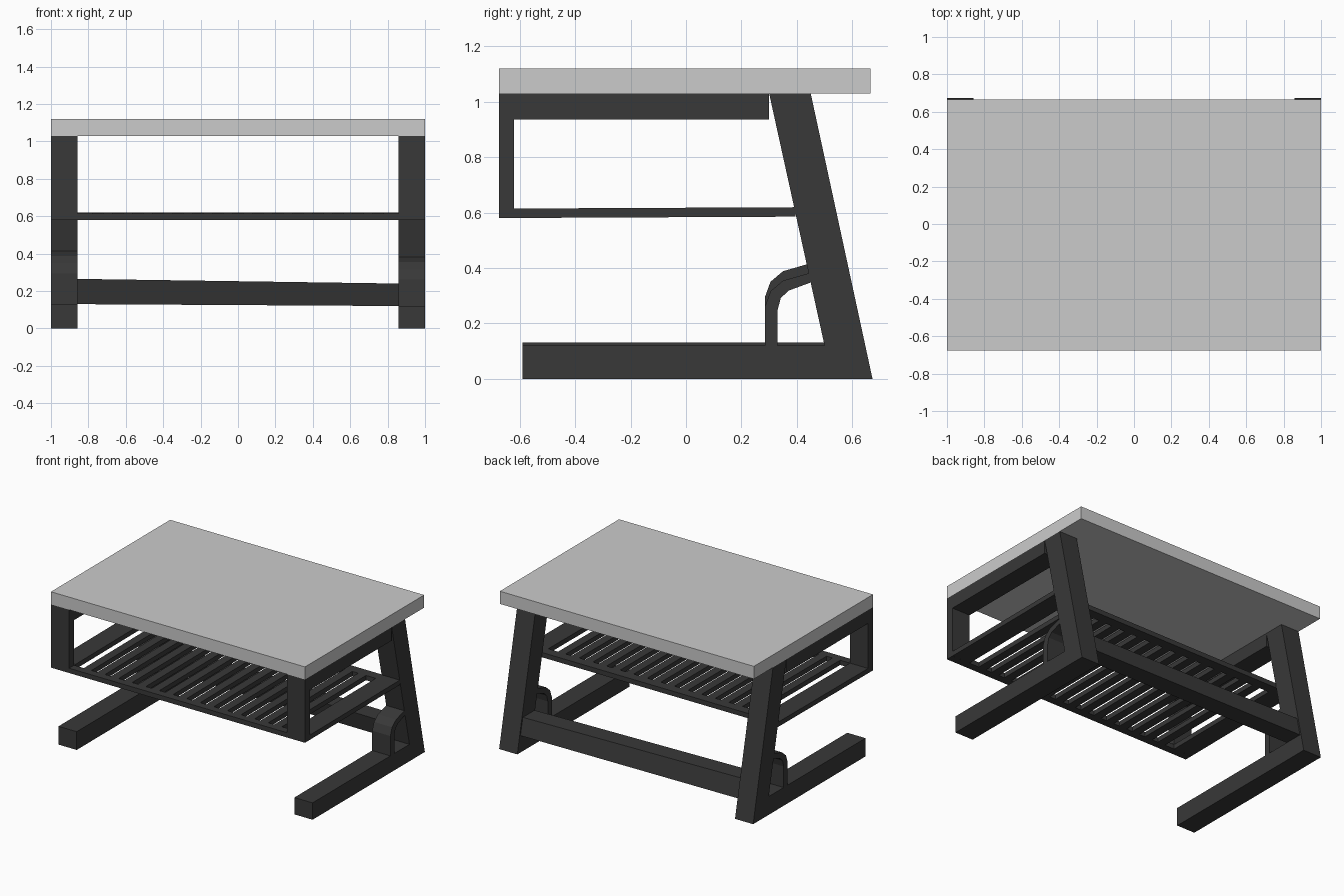
import bpy, bmesh

if "Cube" in bpy.data.objects:
    bpy.data.objects.remove(bpy.data.objects["Cube"])

dark = bpy.data.materials.new("dark_metal")
dark.diffuse_color = (0.04, 0.04, 0.04, 1)
dark.use_nodes = True
dark.node_tree.nodes["Principled BSDF"].inputs["Base Color"].default_value = dark.diffuse_color


def prism(name, profile, x0, x1, dz=0.0, mat=dark, profile2=None):
    """Extrude a (y, z) profile from x0 to x1; profile2 optionally replaces the far end."""
    bm = bmesh.new()
    a = [bm.verts.new((x0, y, z)) for y, z in profile]
    b = [bm.verts.new((x1, y, z + dz)) for y, z in (profile2 or profile)]
    bm.faces.new(a)
    bm.faces.new(b[::-1])
    n = len(a)
    for i in range(n):
        bm.faces.new((a[i], b[i], b[(i + 1) % n], a[(i + 1) % n]))
    bmesh.ops.recalc_face_normals(bm, faces=bm.faces)
    me = bpy.data.meshes.new(name)
    bm.to_mesh(me)
    bm.free()
    ob = bpy.data.objects.new(name, me)
    bpy.context.collection.objects.link(ob)
    if mat:
        me.materials.append(mat)
    return ob


def rect(y0, y1, z0, z1):
    return [(y0, z0), (y1, z0), (y1, z1), (y0, z1)]


def shelf_rect(y0, y1):
    # the shelf rises very slightly towards the back
    def rise(y):
        return 0.005 * (y + 0.675) / 1.07
    return [(y0, 0.58 + rise(y0)), (y1, 0.58 + rise(y1)),
            (y1, 0.614 + rise(y1)), (y0, 0.614 + rise(y0))]


# Table top
prism("table_top", rect(-0.675, 0.665, 1.03, 1.12), -1, 1, mat=None)

# Side frames
W = 0.143
for side, x0, foot_z, arch in (("left", -1, 0.13, 0.0), ("right", 1 - W, 0.12, -0.034)):
    x1 = x0 + W
    inner = 0.30 + 0.2 * (1.03 - foot_z) / 0.91
    # slanted leg and floor runner as one profile
    prism(side + "_leg_and_foot", [(0.30, 1.03), (0.45, 1.03), (0.673, 0), (-0.59, 0),
                                   (-0.59, foot_z), (inner, foot_z)], x0, x1)
    # top rail and front post
    prism(side + "_top_rail", [(-0.675, 0.58), (-0.62, 0.58), (-0.62, 0.935),
                               (0.30, 0.935), (0.30, 1.03), (-0.675, 1.03)], x0, x1)
    # shelf side rail
    prism(side + "_shelf_rail", shelf_rect(-0.675, 0.395), x0, x1)
    # curved brace between foot and leg
    outer = [(0.285, 0.295), (0.305, 0.35), (0.35, 0.388), (0.45, 0.417)]
    under = [(0.46, 0.385), (0.37, 0.352), (0.342, 0.325), (0.33, 0.28)]
    prism(side + "_brace", [(0.33, foot_z - 0.01), (0.285, foot_z - 0.01)]
          + [(y, z + arch) for y, z in outer + under], x0, x1)

# Shelf front and back rails
a, b = -1 + W, 1 - W
prism("shelf_front_rail", shelf_rect(-0.675, -0.62), a, b)
prism("shelf_back_rail", shelf_rect(0.325, 0.395), a, b)

# Shelf slats
count = 15
pitch = (b - a) / (count + 1)
for i in range(count):
    c = a + pitch * (i + 1)
    prism(f"shelf_slat_{i + 1:02d}", shelf_rect(-0.62, 0.325), c - 0.03, c + 0.03)


# Rear stretcher, leaning with the legs and slightly lower on the right
def lean(z0, z1):
    def front(z):
        return 0.30 + 0.2 * (1.03 - z) / 0.91 + 0.005

    def back(z):
        return 0.673 - 0.2165 * z - 0.01
    return [(front(z0), z0), (back(z0), z0), (back(z1), z1), (front(z1), z1)]


prism("rear_stretcher", lean(0.13, 0.265), a, b, profile2=lean(0.12, 0.24))
